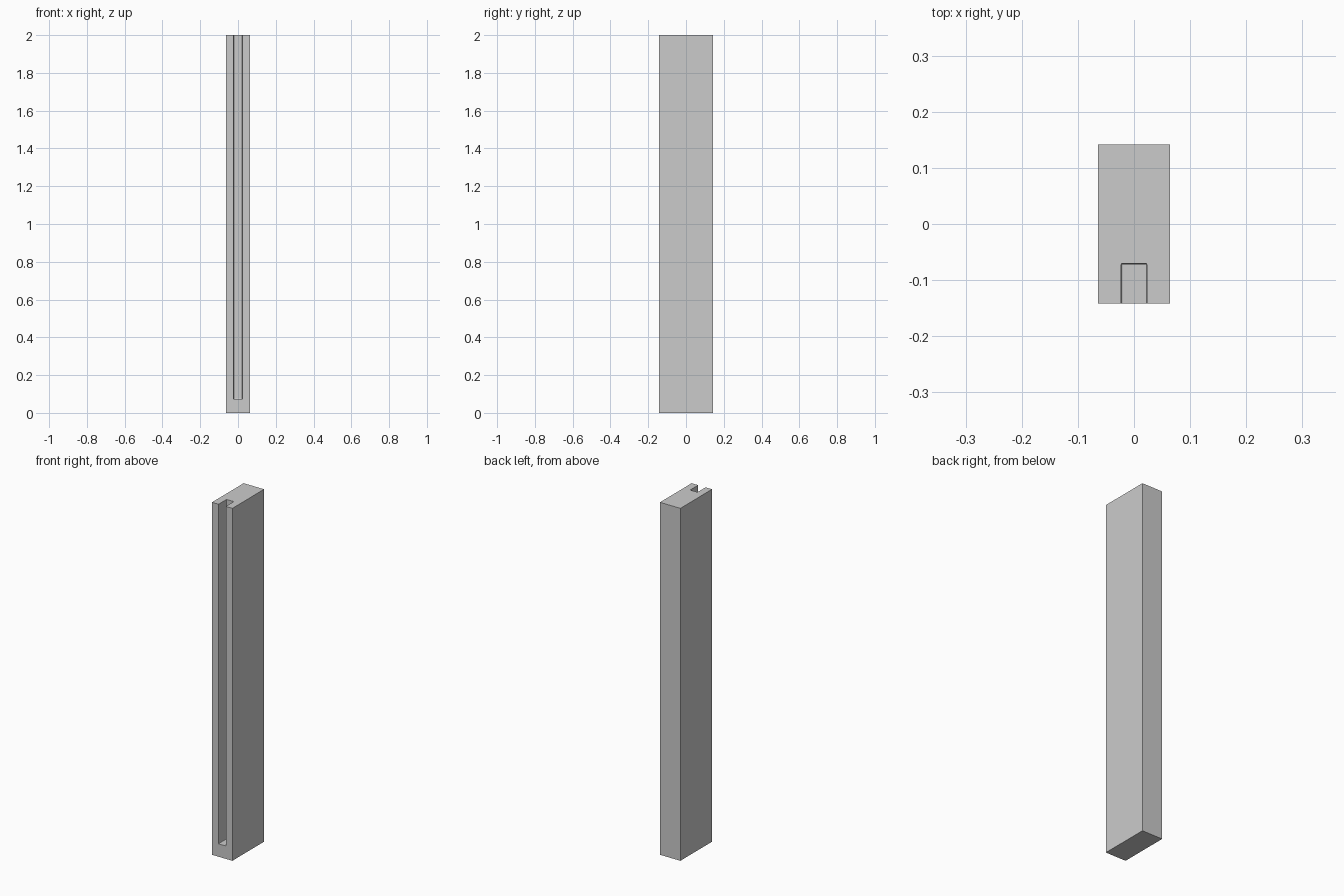
import bpy

if "Cube" in bpy.data.objects:
    bpy.data.objects.remove(bpy.data.objects["Cube"])


def box(name, x, y, z):
    """Box from (min, max) pairs on each axis."""
    bpy.ops.mesh.primitive_cube_add(size=1)
    ob = bpy.context.object
    ob.name = name
    for v in ob.data.vertices:
        for i, (lo, hi) in enumerate((x, y, z)):
            v.co[i] = hi if v.co[i] > 0 else lo
    return ob


def apply(ob, mod):
    bpy.context.view_layer.objects.active = ob
    bpy.ops.object.modifier_apply(modifier=mod.name)


# Upright post
post = box("grooved_post", (-0.064, 0.064), (-0.142, 0.142), (0, 2))

# Groove in the front, open at the top and closed near the base
cutter = box("groove_cutter", (-0.023, 0.023), (-0.3, -0.07), (0.073, 2.2))
cutter.hide_render = True
bevel = cutter.modifiers.new("soft_corners", 'BEVEL')
bevel.width = 0.003
bevel.segments = 2
apply(cutter, bevel)

cut = post.modifiers.new("groove", 'BOOLEAN')
cut.operation = 'DIFFERENCE'
cut.solver = 'EXACT'
cut.object = cutter
apply(post, cut)
bpy.data.objects.remove(cutter, do_unlink=True)
